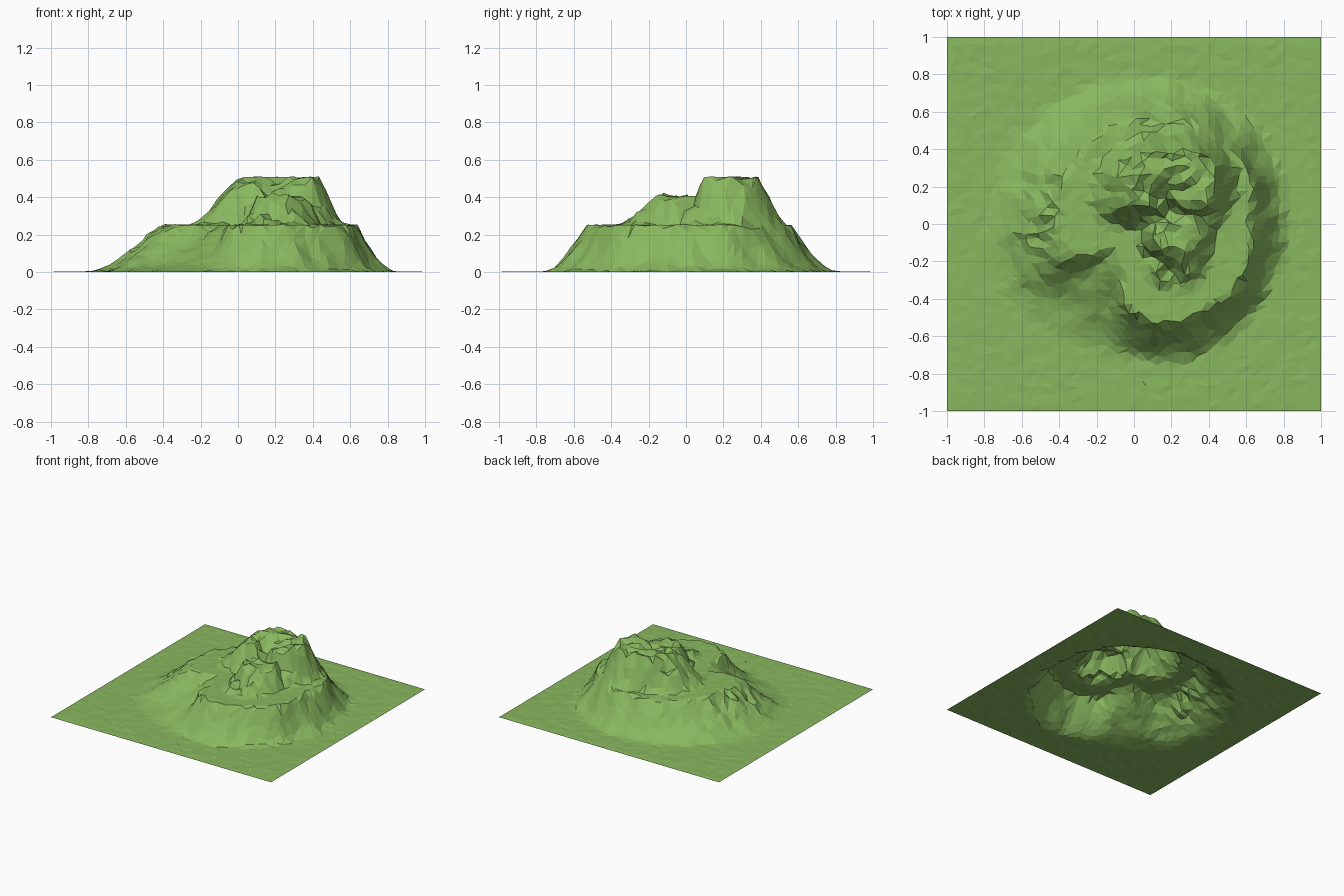
import bpy, bmesh, math, random
from mathutils import Vector, noise

random.seed(4)
if "Cube" in bpy.data.objects:
    bpy.data.objects.remove(bpy.data.objects["Cube"], do_unlink=True)

CELLS = 46
STEP = 2 / CELLS

# Outlines as (angle in degrees, lip radius, foot radius)
LOWER = [(0, .58, .78), (30, .62, .79), (60, .6, .8), (90, .55, .79), (120, .53, .8),
         (150, .49, .82), (180, .47, .85), (205, .44, .83), (222, .2, .78), (245, .27, .72),
         (258, .47, .7), (285, .57, .77), (310, .58, .76), (335, .6, .77)]
UPPER = [(0, .23, .38), (45, .25, .36), (90, .18, .3), (135, .24, .34), (180, .2, .44),
         (205, .19, .45), (235, .15, .27), (270, .09, .22), (310, .17, .3)]
SPUR = [(0, .08, .2), (60, .12, .24), (120, .13, .22), (180, .13, .2), (235, .08, .22),
        (270, .06, .27), (315, .06, .25)]


def radii(outline, angle):
    """Interpolate lip and foot radius around an outline."""
    ring = outline + [(outline[0][0] + 360, *outline[0][1:])]
    for a, b in zip(ring, ring[1:]):
        if a[0] <= angle <= b[0]:
            f = (angle - a[0]) / (b[0] - a[0])
            return a[1] + (b[1] - a[1]) * f, a[2] + (b[2] - a[2]) * f
    return outline[0][1:]


def mesa(x, y, centre, outline, power, rough):
    """1 on the flat top, falling to 0 at the foot."""
    dx, dy = x - centre[0], y - centre[1]
    lip, foot = radii(outline, math.degrees(math.atan2(dy, dx)) % 360)
    r = math.hypot(dx, dy) + rough * noise.noise(Vector((x * 9, y * 9, rough * 50)))
    t = min(max((r - lip) / (foot - lip), 0), 1)
    return (1 - t) ** power


def smooth_bump(x, y, cx, cy, rx, ry):
    return math.exp(-((x - cx) / rx) ** 2 - ((y - cy) / ry) ** 2)


def height(x, y):
    low = mesa(x, y, (.05, 0), LOWER, 1.55, .03)
    z = .25 * low
    # broken rocks along the left rim
    rocks = smooth_bump(x, y, -.5, 0, .1, .27)
    z += rocks * .09 * noise.noise(Vector((x * 16, y * 16, 3)))
    z = min(z, .253)
    # upper crag with a notch open to the front
    crag = .25 * mesa(x, y, (.2, .2), UPPER, 1.15, .05)
    crag -= .12 * smooth_bump(x, y, .17, .12, .08, .08)
    # lower spur running to the front
    spur = (.14 + .13 * min(max(y + .15, -.3), .1)) * mesa(x, y, (.24, -.1), SPUR, 1, .07)
    top = max(crag, spur, 0)
    if top > .01:
        top += .055 * noise.noise(Vector((x * 13, y * 13, 8)))
    z += max(top, 0)
    return max(min(z, .507), 0)


# Terrain sheet: jittered grid raised by the height rule
bm = bmesh.new()
bmesh.ops.create_grid(bm, x_segments=CELLS, y_segments=CELLS, size=1)
for v in bm.verts:
    if max(abs(v.co.x), abs(v.co.y)) < .99:
        v.co.x += random.uniform(-.36, .36) * STEP
        v.co.y += random.uniform(-.36, .36) * STEP
        v.co.z = height(v.co.x, v.co.y) + random.uniform(0, .004)
bmesh.ops.triangulate(bm, faces=bm.faces[:], quad_method='SHORT_EDGE')
mesh = bpy.data.meshes.new("hill_terrain")
bm.to_mesh(mesh)
bm.free()
hill = bpy.data.objects.new("hill_terrain", mesh)
bpy.context.collection.objects.link(hill)

# Grass colour
grass = bpy.data.materials.new("grass_green")
grass.use_nodes = True
colour = (.25, .48, .115, 1)
grass.diffuse_color = colour
grass.node_tree.nodes["Principled BSDF"].inputs["Base Color"].default_value = colour
mesh.materials.append(grass)
